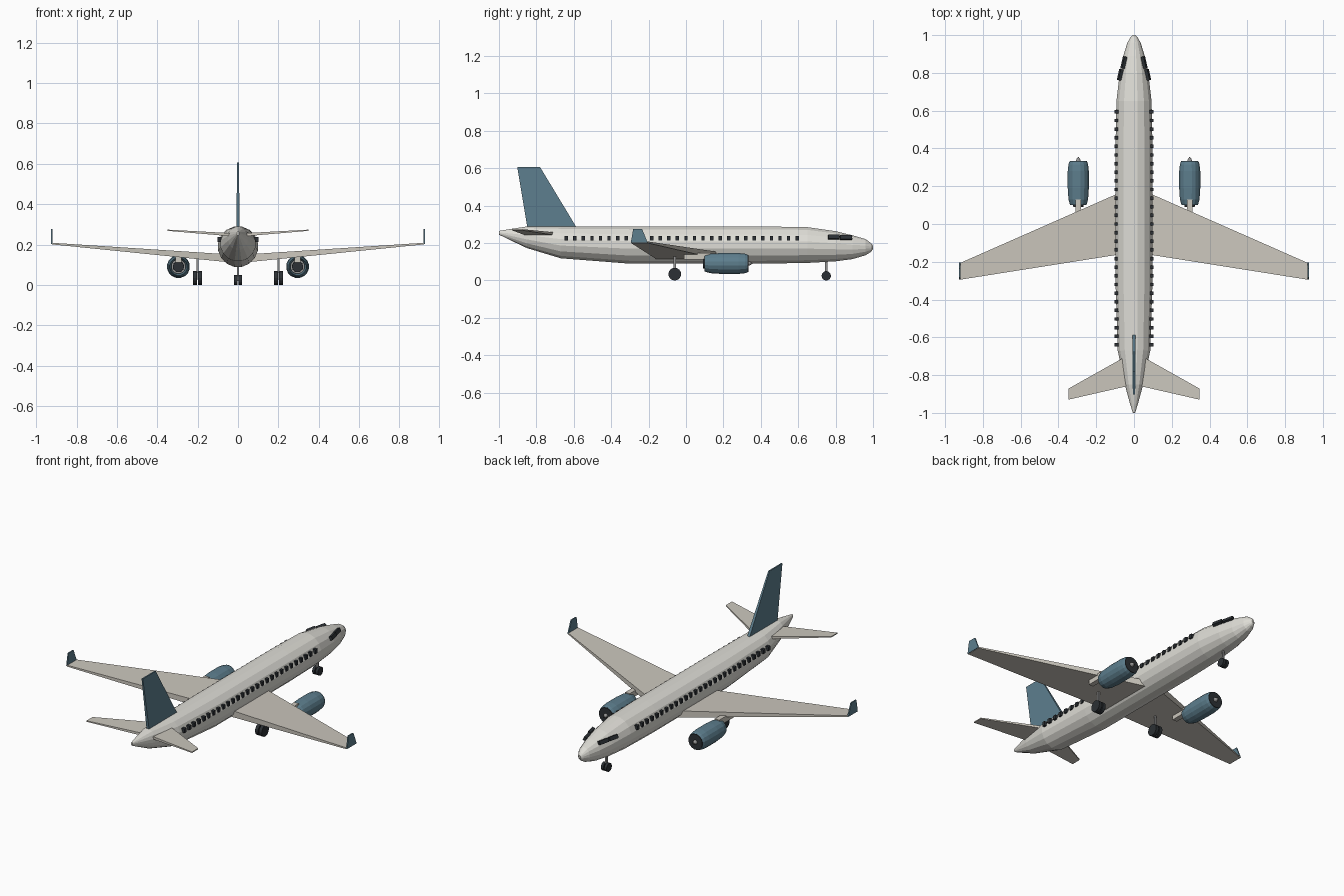
import bpy, bmesh, math
from mathutils import Vector, Matrix

if "Cube" in bpy.data.objects:
    bpy.data.objects.remove(bpy.data.objects["Cube"])


def material(name, rgb):
    m = bpy.data.materials.new(name)
    m.diffuse_color = (*rgb, 1)
    m.use_nodes = True
    m.node_tree.nodes["Principled BSDF"].inputs["Base Color"].default_value = m.diffuse_color
    return m


WHITE = material("body_white", (0.74, 0.73, 0.68))
WING = material("wing_grey", (0.60, 0.57, 0.51))
BLUE = material("blue", (0.11, 0.21, 0.27))
DARK = material("dark", (0.025, 0.03, 0.035))
METAL = material("metal", (0.30, 0.30, 0.30))


def finish(name, bm, mat):
    bmesh.ops.recalc_face_normals(bm, faces=bm.faces)
    me = bpy.data.meshes.new(name)
    bm.to_mesh(me)
    bm.free()
    me.materials.append(mat)
    ob = bpy.data.objects.new(name, me)
    bpy.context.collection.objects.link(ob)
    return ob


def loft(name, rings, mat):
    """Skin a list of equal-length point rings and cap both ends."""
    bm = bmesh.new()
    vs = [[bm.verts.new(p) for p in r] for r in rings]
    n = len(rings[0])
    for a, b in zip(vs, vs[1:]):
        for i in range(n):
            j = (i + 1) % n
            bm.faces.new((a[i], a[j], b[j], b[i]))
    bm.faces.new(vs[0])
    bm.faces.new(vs[-1])
    return finish(name, bm, mat)


def ring(x, y, z, rx, rz, n=16):
    return [(x + rx * math.cos(2 * math.pi * (i + .5) / n), y,
             z + rz * math.sin(2 * math.pi * (i + .5) / n)) for i in range(n)]


def lathe(name, x, z, profile, mat, n=16):
    """Round part along y from (y, radius) pairs."""
    return loft(name, [ring(x, y, z, r, r, n) for y, r in profile], mat)


def box_into(bm, centre, size, rot=Matrix()):
    m = Matrix.Translation(centre) @ rot @ Matrix.Diagonal((*size, 1))
    bmesh.ops.create_cube(bm, size=1, matrix=m)


def box(name, centre, size, mat):
    bm = bmesh.new()
    box_into(bm, centre, size)
    return finish(name, bm, mat)


def wing(name, s, root, tip, mat):
    """Tapered slab; each end is (x, y_lead, y_trail, z_low, z_high)."""
    return loft(name, [[(s * x, a, lo), (s * x, a, hi), (s * x, b, hi), (s * x, b, lo)]
                       for x, a, b, lo, hi in (root, tip)], mat)


def wheel(bm, x, y, r, w):
    m = Matrix.Translation((x, y, r)) @ Matrix.Rotation(math.pi / 2, 4, 'Y')
    bmesh.ops.create_cone(bm, cap_ends=True, segments=16, radius1=r, radius2=r,
                          depth=w, matrix=m)


def gear(name, x, y, r, w, gap, top):
    bm = bmesh.new()
    for s in (-1, 1):
        wheel(bm, x + s * gap, y, r, w)
    finish(name + "_wheels", bm, DARK)
    bm = bmesh.new()
    box_into(bm, (x, y, (r + top) / 2), (.011, .011, top - r))
    box_into(bm, (x, y, r), (2 * gap, .012, .012))
    finish(name + "_strut", bm, METAL)


# fuselage: y, half width, bottom, top
stations = [(-1, .006, .245, .265), (-.95, .022, .220, .274), (-.85, .050, .172, .290),
            (-.67, .088, .117, .291), (-.3, .100, .088, .291), (.4, .100, .088, .291),
            (.65, .095, .092, .287), (.8, .077, .101, .265), (.89, .058, .113, .243),
            (.96, .036, .134, .222), (.99, .018, .153, .200), (1, .006, .168, .186)]
loft("fuselage", [ring(0, y, (b + t) / 2, w, (t - b) / 2) for y, w, b, t in stations], WHITE)

# cabin windows
for s, side in ((-1, "left"), (1, "right")):
    bm = bmesh.new()
    for i in range(28):
        box_into(bm, (s * .092, -.64 + i * .0457, .225), (.02, .018, .025))
    finish(side + "_cabin_windows", bm, DARK)

    # cockpit windows follow the narrowing nose
    bm = bmesh.new()
    for x, y, z, l in ((.073, .79, .232, .06), (.054, .855, .229, .065)):
        rot = Matrix.Rotation(s * .22, 4, 'Z') @ Matrix.Rotation(-s * .4, 4, 'Y')
        box_into(bm, (s * x, y, z), (.016, l, .022), rot)
    finish(side + "_cockpit_windows", bm, DARK)

    # wing, winglet, tailplane
    wing(side + "_wing", s, (.05, .177, -.157, .113, .152), (.922, -.207, -.295, .201, .209), WING)
    loft(side + "_winglet", [[(s * x, -.205, .203), (s * x, -.235, .276),
                              (s * x, -.282, .276), (s * x, -.295, .203)]
                             for x in (.919, .926)], BLUE)
    wing(side + "_tailplane", s, (.02, -.688, -.855, .240, .256), (.348, -.872, -.93, .268, .274), WING)

    # engine: nacelle, fan, spinner, exhaust, pylon
    ex, ez = s * .295, .091
    lathe(side + "_nacelle", ex, ez, [(.13, .036), (.10, .044), (.13, .053), (.19, .057),
                                      (.28, .057), (.315, .053), (.33, .048), (.322, .042)], BLUE)
    lathe(side + "_fan", ex, ez, [(.318, .046), (.333, .046)], DARK)
    lathe(side + "_spinner", ex, ez, [(.33, .014), (.343, .010), (.356, .001)], METAL)
    lathe(side + "_exhaust", ex, ez, [(.14, .036), (.105, .036)], METAL)
    lathe(side + "_exhaust_core", ex, ez, [(.14, .029), (.09, .027)], DARK)
    box(side + "_pylon", (ex, .06, .130), (.03, .14, .036), WING)

    # main gear
    gear(side + "_main_gear", s * .2, -.06, .034, .019, .0125, .135)

gear("nose_gear", 0, .75, .025, .016, .011, .12)

# fin
loft("tail_fin", [[(-w, a, z), (w, a, z), (w, b, z), (-w, b, z)]
                  for w, a, b, z in ((.009, -.572, -.845, .262), (.004, -.78, -.902, .606))], BLUE)
